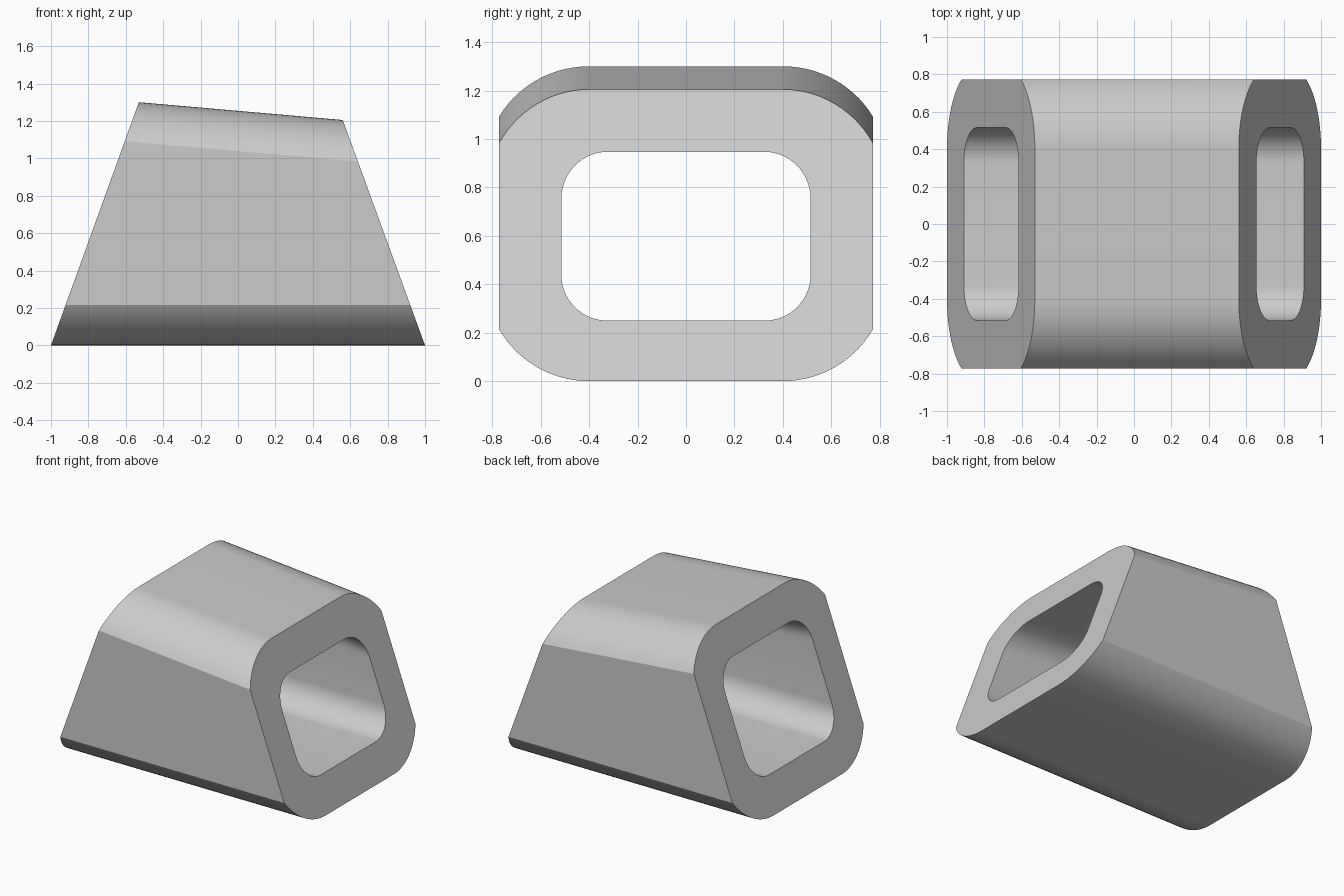
import bpy
import bmesh
from math import sin, cos, pi, radians

if "Cube" in bpy.data.objects:
    bpy.data.objects.remove(bpy.data.objects["Cube"], do_unlink=True)

TOP_Z, SLOPE = 1.254, 0.0872        # sloping top at x = 0, and its fall per unit x
LEAN = {-1: 0.3615, 1: 0.365}       # inward lean of each end face
STEPS = 14

grey = bpy.data.materials.new("grey")
grey.use_nodes = True
grey.diffuse_color = (0.6, 0.6, 0.6, 1)
grey.node_tree.nodes["Principled BSDF"].inputs["Base Color"].default_value = (0.6, 0.6, 0.6, 1)


def profile(flat, radius, sweep, inset):
    """Rounded outline as (y, distance from floor or top, is_top), going round once."""
    arc = [(flat + radius * sin(sweep * i / STEPS),
            inset + radius * (1 - cos(sweep * i / STEPS))) for i in range(STEPS + 1)]
    back = arc[::-1]
    return ([(y, d, False) for y, d in arc] + [(y, d, True) for y, d in back]
            + [(-y, d, True) for y, d in arc] + [(-y, d, False) for y, d in back])


def ring(bm, outline, side):
    """Place an outline on the leaning end plane of one side."""
    verts = []
    for y, d, is_top in outline:
        z = (TOP_Z - side * SLOPE - d) / (1 - side * SLOPE * LEAN[side]) if is_top else d
        verts.append(bm.verts.new((side * (1 - LEAN[side] * z), y, z)))
    return verts


def bridge(bm, a, b):
    for i in range(len(a)):
        j = (i + 1) % len(a)
        bm.faces.new((a[i], a[j], b[j], b[i]))


# Hollow block: outer skin, two end faces and the inner tunnel
outer = profile(0.40, 0.43, radians(60), 0.0)
inner = profile(0.325, 0.19, pi / 2, 0.25)
bm = bmesh.new()
rings = [ring(bm, outer, -1), ring(bm, outer, 1), ring(bm, inner, 1), ring(bm, inner, -1)]
for k in range(4):
    bridge(bm, rings[k], rings[(k + 1) % 4])
bmesh.ops.recalc_face_normals(bm, faces=bm.faces)

mesh = bpy.data.meshes.new("hollow_block")
bm.to_mesh(mesh)
bm.free()
mesh.materials.append(grey)
block = bpy.data.objects.new("hollow_block", mesh)
bpy.context.collection.objects.link(block)
bpy.context.view_layer.objects.active = block
block.select_set(True)
bpy.ops.object.shade_smooth_by_angle(angle=radians(20))
